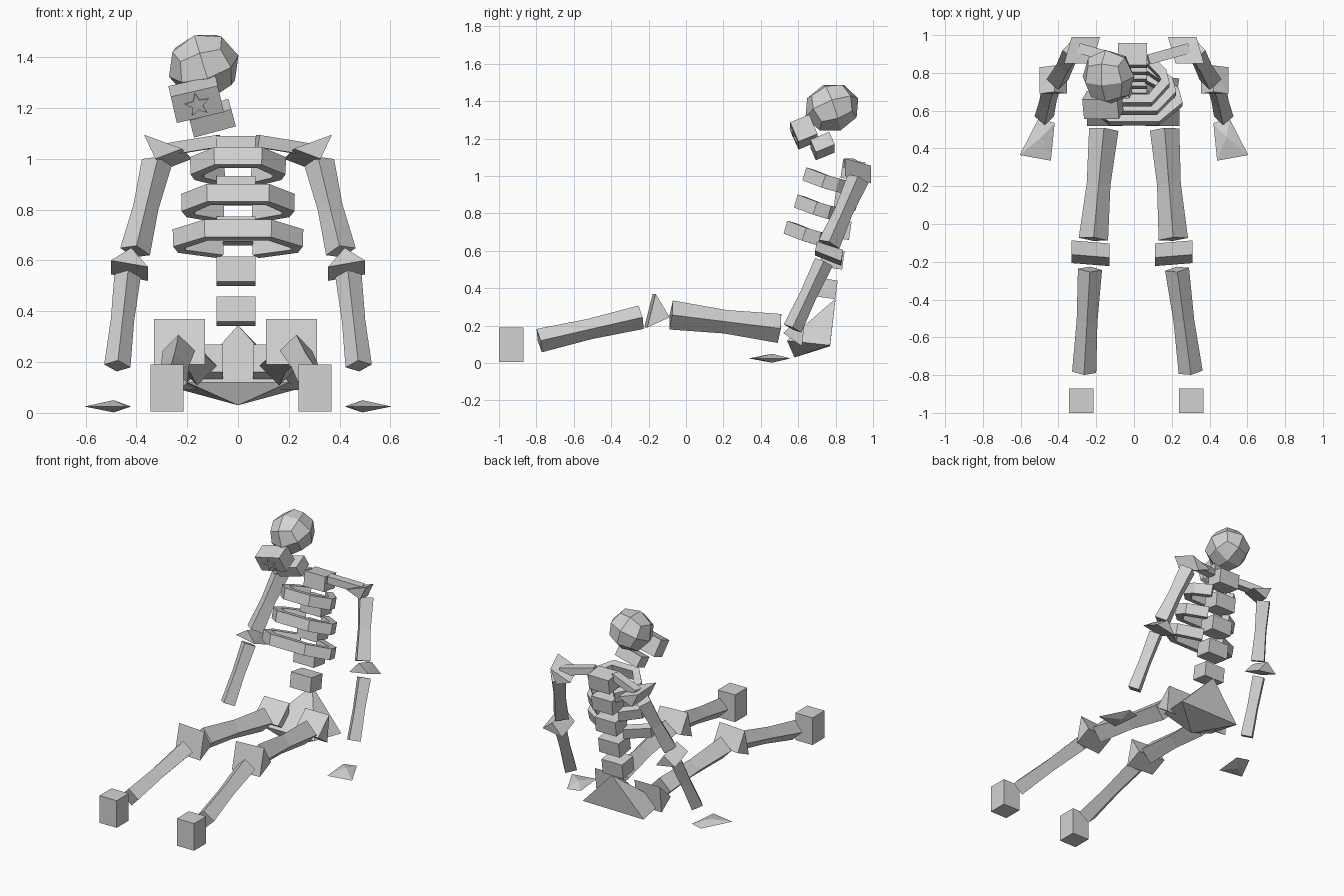
import bpy, bmesh, math
from mathutils import Vector, Matrix, Euler

if "Cube" in bpy.data.objects:
    bpy.data.objects.remove(bpy.data.objects["Cube"])

bone = bpy.data.materials.new("bone_grey")
bone.diffuse_color = (0.65, 0.65, 0.65, 1)
bone.use_nodes = True
bone.node_tree.nodes["Principled BSDF"].inputs["Base Color"].default_value = bone.diffuse_color


def finish(name, bm):
    bmesh.ops.recalc_face_normals(bm, faces=bm.faces)
    me = bpy.data.meshes.new(name)
    bm.to_mesh(me)
    bm.free()
    me.materials.append(bone)
    ob = bpy.data.objects.new(name, me)
    bpy.context.collection.objects.link(ob)
    return ob


def hull(name, pts):
    """Convex part from a few corner points."""
    bm = bmesh.new()
    for p in pts:
        bm.verts.new(p)
    bmesh.ops.convex_hull(bm, input=bm.verts)
    bmesh.ops.dissolve_limit(bm, angle_limit=0.01, verts=bm.verts, edges=bm.edges)
    return finish(name, bm)


def box(name, loc, size, rot=(0, 0, 0)):
    bm = bmesh.new()
    m = Matrix.LocRotScale(Vector(loc), Euler([math.radians(a) for a in rot]), Vector(size))
    bmesh.ops.create_cube(bm, size=1, matrix=m)
    return finish(name, bm)


def sweep(name, path, sizes, ref, roll=0):
    """Four-sided bar along a path; sizes are half diagonals or half sides (side, up)."""
    bm = bmesh.new()
    path = [Vector(p) for p in path]
    rings = []
    for i, p in enumerate(path):
        d = (path[min(i + 1, len(path) - 1)] - path[max(i - 1, 0)]).normalized()
        side = d.cross(Vector(ref)).normalized()
        up = side.cross(d)
        a, b = sizes[i]
        if roll:   # diamond section
            corners = [(a, 0), (0, b), (-a, 0), (0, -b)]
        else:      # rectangular section
            corners = [(a, b), (-a, b), (-a, -b), (a, -b)]
        rings.append([bm.verts.new(p + side * u + up * v) for u, v in corners])
    for r, s in zip(rings, rings[1:]):
        for k in range(4):
            bm.faces.new((r[k], r[(k + 1) % 4], s[(k + 1) % 4], s[k]))
    bm.faces.new(rings[0])
    bm.faces.new(rings[-1])
    return finish(name, bm)


def limb(name, a, b, r, waist, ref):
    """Long bone: a diamond bar that narrows at the middle."""
    a, b = Vector(a), Vector(b)
    sweep(name, [a, (a + b) / 2, b], [(r, r), (waist, waist), (r, r)], ref, 1)


def prism(name, x0, x1, yz, skew=0.0):
    """Wedge across x with a triangular side profile."""
    return hull(name, [(x, y + s, z) for x, s in ((x0, -skew), (x1, skew)) for y, z in yz])


# Legs
for tag, foot_x, shin, knee, thigh, hip, s in (
        ("left", -0.28, (-0.264, -0.233), (-0.33, -0.13), (-0.215, -0.16), (-0.25, -0.06), -1),
        ("right", 0.304, (0.30, 0.228), (0.11, 0.31), (0.208, 0.162), (0.06, 0.24), 1)):
    box("foot_" + tag, (foot_x, -0.935, 0.098), (0.13, 0.13, 0.185))
    limb("shin_" + tag, (shin[0], -0.785, 0.12), (shin[1], -0.24, 0.245), 0.064, 0.055, (0, 0, 1))
    prism("knee_" + tag, *knee, [(-0.17, 0.37), (-0.095, 0.245), (-0.215, 0.19)], 0.008 * s)
    limb("thigh_" + tag, (thigh[0], -0.08, 0.257), (thigh[1], 0.5, 0.185), 0.078, 0.063, (0, 0, 1))
    prism("hip_" + tag, *hip, [(0.52, 0.16), (0.64, 0.27), (0.62, 0.09)])

# Pelvis
hull("pelvis", [(0, 0.8, 0.345), (-0.22, 0.77, 0.09), (0.24, 0.77, 0.095),
                (-0.2, 0.54, 0.12), (0.2, 0.54, 0.12), (0, 0.58, 0.03)])

# Spine, leaning backwards
for i in range(5):
    box(f"vertebra_{i + 1}", (-0.008, 0.745 + 0.037 * i, 0.4 + 0.158 * i),
        (0.155, 0.12, 0.1), (-8, 0, 0))

# Ribs: front bar, outward corners, and a return to the spine
for i, (cx, ox, y, z) in enumerate(((0.125, 0.235, 0.555, 0.72),
                                    (0.115, 0.2, 0.61, 0.86),
                                    (0.085, 0.165, 0.655, 1.005))):
    half = [(cx, y, z), (ox, y + 0.09, z - 0.035), (ox - 0.015, y + 0.14, z - 0.05),
            (0.07, y + 0.22, z - 0.07)]
    path = [(-x, yy, zz) for x, yy, zz in reversed(half)] + half
    sweep(f"rib_{i + 1}", path, [(0.025, 0.036)] * 8, (0, 0.28, 1))

# Shoulders and arms, mirrored
for tag, s in (("left", -1), ("right", 1)):
    def m(*p):
        return (s * p[0], p[1], p[2])
    sweep("collarbone_" + tag, [m(0.075, 0.87, 1.07), m(0.29, 0.93, 1.035)],
          [(0.027, 0.024)] * 2, (0, 0, 1))
    hull("shoulder_" + tag, [m(x - d, 0.85 + y, z - d) for x, z in
                             ((0.37, 1.095), (0.325, 1.0), (0.22, 1.04))
                             for d, y in ((0, 0), (0.04, 0.14))])
    limb("upper_arm_" + tag, m(0.32, 0.92, 0.985), m(0.405, 0.765, 0.635), 0.06, 0.05, (0, 1, 0))
    hull("elbow_" + tag, [m(0.42, 0.7, 0.65), m(0.42, 0.84, 0.605),
                          m(0.5, 0.69, 0.6), m(0.5, 0.83, 0.545), m(0.355, 0.69, 0.575),
                          m(0.355, 0.83, 0.52)])
    limb("forearm_" + tag, m(0.435, 0.737, 0.54), m(0.475, 0.57, 0.185), 0.052, 0.046, (0, 1, 0))
    hull("hand_" + tag, [m(0.505, 0.56, 0.025), m(0.42, 0.535, 0.025), m(0.44, 0.335, 0.025),
                         m(0.605, 0.365, 0.025), m(0.49, 0.46, 0.05), m(0.49, 0.46, 0.002)])

# Skull: a faceted ball from a subdivided cube
bm = bmesh.new()
bmesh.ops.create_cube(bm, size=2)
bmesh.ops.subdivide_edges(bm, edges=bm.edges, cuts=1, use_grid_fill=True)
for v in bm.verts:
    v.co = v.co.normalized()
bmesh.ops.transform(bm, verts=bm.verts, matrix=Matrix.LocRotScale(
    Vector((-0.135, 0.78, 1.365)), Euler((math.radians(20), math.radians(-17), 0)),
    Vector((0.143, 0.15, 0.135))))
finish("skull", bm)

# Jaw blocks
tilt = (23, -13, 0)
jaw_loc = (-0.165, 0.63, 1.235)
box("upper_jaw", jaw_loc, (0.19, 0.11, 0.115), tilt)
box("lower_jaw", (-0.105, 0.73, 1.16), (0.17, 0.11, 0.075), (23, -15, 0))

# Star-shaped nose plate on the face
bm = bmesh.new()
ring = []
for k in range(10):
    r = 0.05 if k % 2 == 0 else 0.022
    t = math.pi / 2 + k * math.pi / 5
    ring.append(bm.verts.new((r * math.cos(t), -0.054, r * math.sin(t))))
face = bm.faces.new(ring)
ext = bmesh.ops.extrude_face_region(bm, geom=[face])
for g in ext["geom"]:
    if isinstance(g, bmesh.types.BMVert):
        g.co.y -= 0.008
bmesh.ops.transform(bm, verts=bm.verts, matrix=Matrix.LocRotScale(
    Vector(jaw_loc), Euler([math.radians(a) for a in tilt]), Vector((1, 1, 1))))
finish("nose_plate", bm)
